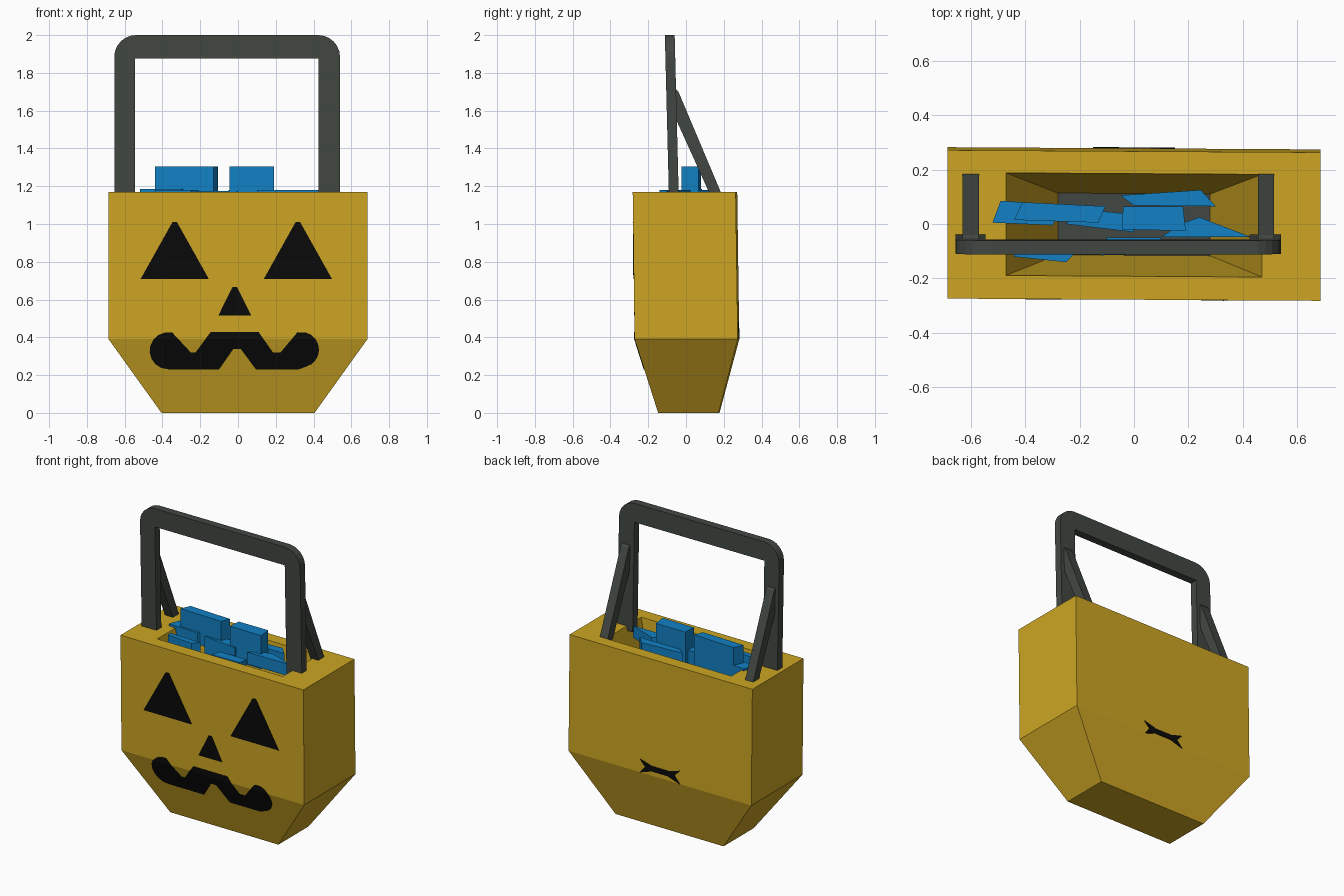
import bpy, bmesh, math

if "Cube" in bpy.data.objects:
    bpy.data.objects.remove(bpy.data.objects["Cube"])


def material(name, rgb):
    m = bpy.data.materials.new(name)
    m.diffuse_color = (*rgb, 1)
    m.use_nodes = True
    m.node_tree.nodes["Principled BSDF"].inputs["Base Color"].default_value = m.diffuse_color
    return m


GOLD = material("golden yellow", (0.61, 0.38, 0.017))
GREY = material("dark grey", (0.055, 0.064, 0.055))
BLUE = material("blue", (0.006, 0.22, 0.56))
BLACK = material("black", (0.003, 0.003, 0.003))


def loft(name, rings, *mats, edit=None):
    """Closed solid through equal-length rings, capped at both ends."""
    bm = bmesh.new()
    loops = [[bm.verts.new(p) for p in r] for r in rings]
    n = len(loops[0])
    for a, b in zip(loops, loops[1:]):
        for i in range(n):
            j = (i + 1) % n
            bm.faces.new((a[i], a[j], b[j], b[i]))
    bm.faces.new(loops[0])
    last = bm.faces.new(loops[-1])
    last.material_index = len(mats) - 1
    bmesh.ops.recalc_face_normals(bm, faces=bm.faces)
    if edit:
        edit(bm)
    me = bpy.data.meshes.new(name)
    bm.to_mesh(me)
    bm.free()
    for m in mats:
        me.materials.append(m)
    ob = bpy.data.objects.new(name, me)
    bpy.context.collection.objects.link(ob)
    return ob


# Bucket: outer shell, rim and tapering inside with a dark floor
BEND, TOP, SKEW = 0.39, 1.17, -0.006


def rect(hx, y0, y1, z):
    return [(x, y + SKEW * x, z) for x, y in ((-hx, y0), (hx, y0), (hx, y1), (-hx, y1))]


loft("bucket", [rect(0.405, -0.145, 0.175, 0),
                rect(0.685, -0.268, 0.278, BEND),
                rect(0.685, -0.278, 0.267, TOP),
                rect(0.47, -0.192, 0.185, TOP),
                rect(0.28, -0.115, 0.112, 0.4)], GOLD, GREY)


# Painted face: thin plates following the bent front or back wall
def plate(name, pts, front=True):
    y0, y1, y2 = (-0.145, -0.268, -0.278) if front else (0.175, 0.278, 0.267)
    s = -1 if front else 1

    def wrap(bm):
        bmesh.ops.triangulate(bm, faces=bm.faces[:])
        bmesh.ops.bisect_plane(bm, geom=bm.verts[:] + bm.edges[:] + bm.faces[:],
                               plane_co=(0, 0, BEND), plane_no=(0, 0, 1))
        for v in bm.verts:
            x, z = v.co.x, v.co.z
            wall = y0 + (y1 - y0) * z / BEND if z < BEND else y1 + (y2 - y1) * (z - BEND) / (TOP - BEND)
            v.co.y += wall + SKEW * x

    loft(name, [[(x, -0.002 * s, z) for x, z in pts],
                [(x, 0.004 * s, z) for x, z in pts]], BLACK, edit=wrap)


def arc(cx, cz, r, a0, a1, n=6):
    return [(cx + r * math.cos(math.radians(a0 + (a1 - a0) * i / n)),
             cz + r * math.sin(math.radians(a0 + (a1 - a0) * i / n))) for i in range(n + 1)]


for name, cx, hw, z0, z1 in (("left_eye", -0.335, 0.18, 0.71, 1.01),
                             ("right_eye", 0.317, 0.18, 0.71, 1.01),
                             ("nose", -0.017, 0.087, 0.515, 0.667)):
    plate(name, [(cx - hw, z0), (cx + hw, z0), (cx + 0.012, z1), (cx - 0.012, z1)])

mouth = [(-0.35, 0.427), (-0.25, 0.32), (-0.225, 0.32), (-0.145, 0.427), (0.11, 0.427),
         (0.185, 0.32), (0.225, 0.32), (0.315, 0.427)]
mouth += arc(0.335, 0.335, 0.094, 75, -75, 8)
mouth += [(0.32, 0.23), (0.095, 0.23), (0.015, 0.338), (-0.025, 0.338), (-0.1, 0.23)]
mouth += arc(-0.37, 0.329, 0.098, 270, 100, 8)
plate("mouth", mouth)

plate("back_mark", [(-0.15, 0.48), (-0.06, 0.455), (0.06, 0.455), (0.15, 0.48), (0.11, 0.437),
                    (0.15, 0.39), (0.06, 0.42), (-0.06, 0.42), (-0.15, 0.39), (-0.11, 0.437)], False)

# Carrying handle: flat arch with rounded outer corners, leaning slightly
outline = [(-0.655, 1.14)] + arc(-0.54, 1.885, 0.115, 180, 90) + arc(0.425, 1.885, 0.115, 90, 0)
outline += [(0.54, 1.14), (0.425, 1.14), (0.425, 1.875), (-0.545, 1.875), (-0.545, 1.14)]
loft("handle", [[(x, -0.065 - 0.021 * (z - TOP) / 0.83 + d, z) for x, z in outline]
                for d in (-0.026, 0.026)], GREY)

# Slanted struts behind the handle legs
strut = [(-0.06, 1.72), (-0.06, 1.57), (0.13, 1.15), (0.192, 1.15), (-0.04, 1.70)]
for name, x0 in (("left_strut", -0.63), ("right_strut", 0.455)):
    loft(name, [[(x, y, z) for y, z in strut] for x in (x0, x0 + 0.06)], GREY)

# Treats: blocks given by their top outline, with bottom and top height
treats = [
    ([(-0.44, 0.015), (-0.13, 0.005), (-0.105, 0.065), (-0.41, 0.08)], 1.10, 1.305),
    ([(-0.045, -0.02), (0.19, -0.025), (0.18, 0.065), (-0.04, 0.065)], 1.08, 1.305),
    ([(-0.52, 0.005), (-0.30, -0.005), (-0.25, 0.07), (-0.49, 0.085)], 1.12, 1.185),
    ([(0.0, 0.068), (0.30, 0.065), (0.245, 0.125), (-0.05, 0.105)], 1.08, 1.18),
    ([(0.10, -0.048), (0.43, -0.048), (0.24, 0.025), (0.17, 0.0)], 1.10, 1.18),
    ([(-0.44, -0.12), (-0.25, -0.14), (-0.21, -0.10), (-0.44, -0.09)], 1.09, 1.18),
    ([(-0.25, 0.0), (0.0, -0.03), (0.0, 0.035), (-0.20, 0.055)], 1.05, 1.175),
    ([(-0.12, -0.115), (0.09, -0.11), (0.10, -0.05), (-0.10, -0.05)], 1.03, 1.13),
]
for i, (pts, z0, z1) in enumerate(treats):
    loft(f"treat_{i + 1}", [[(x, y, z) for x, y in pts] for z in (z0, z1)], BLUE)
